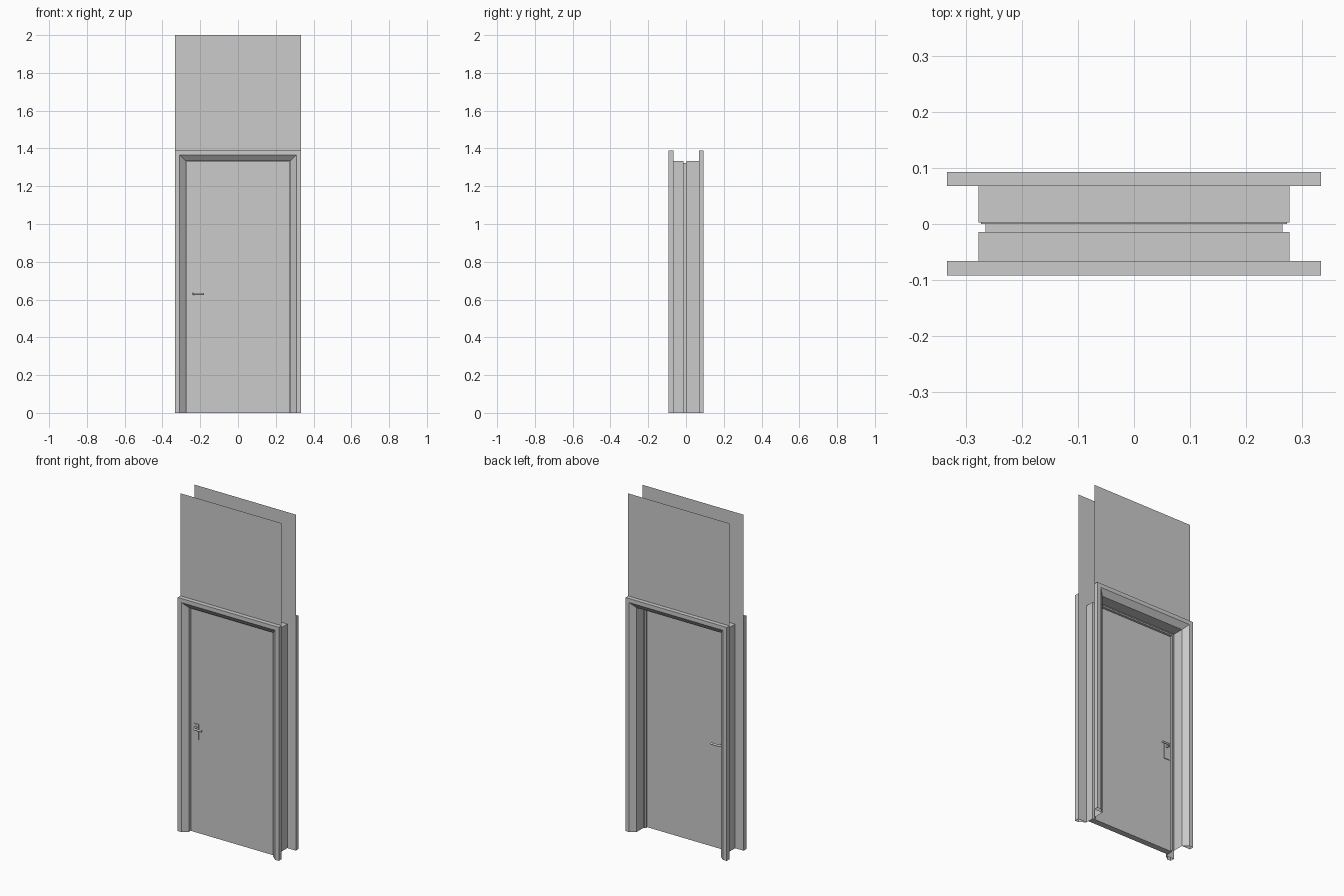
import bpy, bmesh, math

if "Cube" in bpy.data.objects:
    bpy.data.objects.remove(bpy.data.objects["Cube"])

grey = bpy.data.materials.new("light_grey")
grey.diffuse_color = (0.6, 0.6, 0.6, 1)
grey.use_nodes = True
grey.node_tree.nodes["Principled BSDF"].inputs["Base Color"].default_value = grey.diffuse_color

HEAD = 1.057          # head height above the half width of any profile point
LEAF_F, LEAF_B = -0.05, -0.014


def finish(bm, name):
    me = bpy.data.meshes.new(name)
    bm.to_mesh(me)
    bm.free()
    me.materials.append(grey)
    ob = bpy.data.objects.new(name, me)
    bpy.context.collection.objects.link(ob)
    return ob


def sweep(name, profile, closed=False):
    """Sweep a (half width, y) profile up, across and down the opening with mitred corners."""
    bm = bmesh.new()
    rows = []
    for u, y in profile:
        path = [(-u, 0), (-u, u + HEAD), (u, u + HEAD), (u, 0)]
        rows.append([bm.verts.new((x, y, z)) for x, z in path])
    pairs = list(zip(rows, rows[1:]))
    if closed:
        pairs.append((rows[-1], rows[0]))
    for a, b in pairs:
        for i in range(3):
            bm.faces.new((a[i], a[i + 1], b[i + 1], b[i]))
    bmesh.ops.recalc_face_normals(bm, faces=bm.faces[:])
    return finish(bm, name)


def box(name, lo, hi):
    bm = bmesh.new()
    bmesh.ops.create_cube(bm, size=1)
    for v in bm.verts:
        v.co = [l if c < 0 else h for c, l, h in zip(v.co, lo, hi)]
    return finish(bm, name)


# Hollow casings with a chamfered inner edge, on both wall faces
for side, inner, outer in (("front", -0.066, -0.092), ("back", 0.068, 0.093)):
    sweep(side + "_casing", [(0.277, inner), (0.333, inner), (0.333, outer),
                             (0.309, outer)], closed=True)
    # Wall sheet above the casing
    bm = bmesh.new()
    quad = [(-0.333, 1.39), (0.333, 1.39), (0.333, 2.0), (-0.333, 2.0)]
    if side == "back":
        quad.reverse()
    bm.faces.new([bm.verts.new((x, inner, z)) for x, z in quad])
    finish(bm, side + "_wall_panel")

# Sheet lining between the casings, with the door stop and seal step
sweep("jamb_lining", [(0.277, -0.066), (0.277, -0.014), (0.265, -0.014), (0.265, 0.0),
                      (0.273, 0.0), (0.273, 0.003), (0.277, 0.003), (0.277, 0.068)])

# Door leaf
box("door_leaf", (-0.2755, LEAF_F, 0), (0.2755, LEAF_B, 1.332))

# Handle plates and levers on both sides
for side, face, d in (("front", LEAF_F, -1), ("back", LEAF_B, 1)):
    ys = sorted((face, face + d * 0.004))
    box(side + "_handle_plate", (-0.258, ys[0], 0.557), (-0.222, ys[1], 0.648))
    cu = bpy.data.curves.new(side + "_lever", "CURVE")
    cu.dimensions = "3D"
    cu.bevel_depth = 0.006
    cu.bevel_resolution = 2
    cu.use_fill_caps = True
    r = 0.012
    pts = [(-0.236, 0.0)]
    for i in range(5):
        a = math.pi / 2 * i / 4
        pts.append((-0.236 + r * (1 - math.cos(a)), 0.022 + r * math.sin(a)))
    pts.append((-0.18, 0.034))
    sp = cu.splines.new("POLY")
    sp.points.add(len(pts) - 1)
    for p, (x, out) in zip(sp.points, pts):
        p.co = (x, face + d * out, 0.63, 1)
    sp.use_smooth = True
    cu.materials.append(grey)
    ob = bpy.data.objects.new(side + "_lever", cu)
    bpy.context.collection.objects.link(ob)
